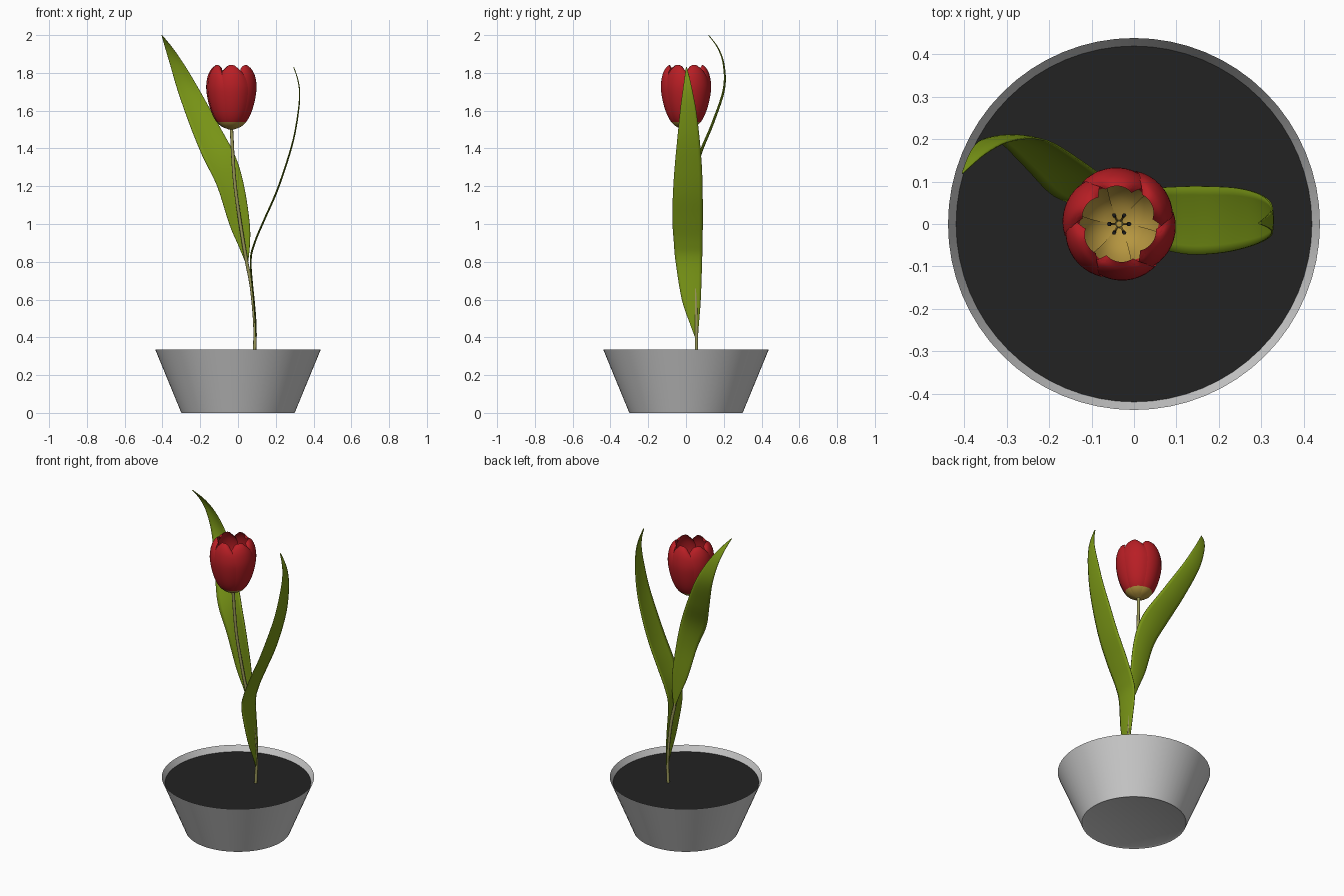
import bpy, bmesh, math
from mathutils import Vector

if "Cube" in bpy.data.objects:
    bpy.data.objects.remove(bpy.data.objects["Cube"])


def material(name, rgb):
    m = bpy.data.materials.new(name)
    m.diffuse_color = (*rgb, 1)
    m.use_nodes = True
    m.node_tree.nodes["Principled BSDF"].inputs["Base Color"].default_value = m.diffuse_color
    return m


GREY = material("pot grey", (0.60, 0.60, 0.60))
SOIL = material("dark soil", (0.016, 0.016, 0.016))
GREEN = material("leaf green", (0.19, 0.30, 0.008))
OLIVE = material("stem olive", (0.32, 0.31, 0.10))
RED = material("petal red", (0.48, 0.013, 0.018))
TAN = material("petal base yellow", (0.46, 0.30, 0.05))
BLACK = material("anther black", (0.01, 0.01, 0.01))


def make(name, verts, faces, mats, rule=None, angle=40):
    me = bpy.data.meshes.new(name)
    me.from_pydata(verts, [], faces)
    ob = bpy.data.objects.new(name, me)
    bpy.context.collection.objects.link(ob)
    for m in mats:
        me.materials.append(m)
    if rule:
        for p in me.polygons:
            p.material_index = rule(p.center)
    bpy.ops.object.select_all(action='DESELECT')
    ob.select_set(True)
    bpy.context.view_layer.objects.active = ob
    bpy.ops.object.shade_smooth_by_angle(angle=math.radians(angle))
    return ob


def grid_faces(rows, cols, wrap=False):
    n = cols if wrap else cols - 1
    return [(i * cols + j, i * cols + (j + 1) % cols,
             (i + 1) * cols + (j + 1) % cols, (i + 1) * cols + j)
            for i in range(rows - 1) for j in range(n)]


def smooth_rows(rows, steps):
    """Catmull-Rom interpolation through tuples."""
    pts = [Vector(r) for r in rows]
    out = []
    for i in range(len(pts) - 1):
        a, b, c, d = pts[max(i - 1, 0)], pts[i], pts[i + 1], pts[min(i + 2, len(pts) - 1)]
        for k in range(steps):
            t = k / steps
            out.append(0.5 * (2 * b + (c - a) * t + (2 * a - 5 * b + 4 * c - d) * t * t
                              + (3 * b - a - 3 * c + d) * t ** 3))
    return out + [pts[-1]]


def lathe(name, profile, mat, n=64):
    verts = [(r * math.cos(2 * math.pi * j / n), r * math.sin(2 * math.pi * j / n), z)
             for r, z in profile for j in range(n)]
    return make(name, verts, grid_faces(len(profile), n, True), [mat])


def tube(name, path, radius, mat, n=10):
    pts = smooth_rows(path, 5)
    verts = [(p.x + radius * math.cos(2 * math.pi * j / n),
              p.y + radius * math.sin(2 * math.pi * j / n), p.z)
             for p in pts for j in range(n)]
    faces = grid_faces(len(pts), n, True)
    faces += [tuple(reversed(range(n))), tuple(range(len(verts) - n, len(verts)))]
    return make(name, verts, faces, [mat])


# Pot shell and soil
lathe("pot", [(0.0005, 0.006), (0.285, 0.006), (0.30, 0), (0.438, 0.335), (0.418, 0.298)], GREY)
lathe("soil", [(0.419, 0.30), (0.0005, 0.30)], SOIL)

# Stem
tube("stem", [(0.085, 0.055, 0.28), (0.09, 0.055, 0.45), (0.072, 0.05, 0.66), (0.042, 0.042, 0.82),
              (0.005, 0.025, 1.05), (-0.02, 0.01, 1.25), (-0.035, 0, 1.51)], 0.009, OLIVE)


# Leaves: rows of (height, edge a, edge b, depth)
def leaf(name, rows, side_on, cup):
    cols, data, verts = 9, smooth_rows([(*r,) for r in rows], 5), []
    for z, a, b, d in data:
        for j in range(cols):
            u = 2 * j / (cols - 1) - 1
            across = (a + b) / 2 + u * (b - a) / 2
            depth = d + cup * (b - a) * (0.5 - u * u)
            verts.append((depth, across, z) if side_on else (across, depth, z))
    ob = make(name, verts, grid_faces(len(data), cols), [GREEN], angle=80)
    mod = ob.modifiers.new("thickness", 'SOLIDIFY')
    mod.thickness, mod.offset = 0.004, 0


leaf("tall_leaf", [(0.79, 0.042, 0.052, 0.048), (0.88, 0.005, 0.062, 0.05), (1.0, -0.046, 0.062, 0.05),
                   (1.2, -0.11, 0.032, 0.05), (1.36, -0.188, -0.015, 0.072), (1.53, -0.257, -0.105, 0.14),
                   (1.71, -0.32, -0.205, 0.2), (1.84, -0.358, -0.283, 0.2),
                   (1.93, -0.385, -0.345, 0.17), (1.999, -0.405, -0.402, 0.12)], False, 0.07)
leaf("short_leaf", [(0.40, 0.048, 0.063, 0.092), (0.47, 0.022, 0.068, 0.092), (0.6, -0.022, 0.078, 0.083),
                    (0.8, -0.055, 0.085, 0.067), (0.9, -0.064, 0.087, 0.088), (1.02, -0.072, 0.089, 0.138),
                    (1.16, -0.069, 0.088, 0.2), (1.3, -0.06, 0.084, 0.25), (1.45, -0.046, 0.072, 0.294),
                    (1.6, -0.031, 0.054, 0.32), (1.7, -0.018, 0.035, 0.326),
                    (1.77, -0.008, 0.02, 0.315), (1.83, 0.0, 0.004, 0.295)], True, 0.04)

# Petals: rows of (height, radius, half angle in degrees)
CX, CY = -0.035, 0.0
PETAL = smooth_rows([(1.50, 0.012, 38), (1.515, 0.05, 38), (1.54, 0.078, 40), (1.585, 0.103, 42),
                     (1.65, 0.123, 43), (1.72, 0.133, 42), (1.78, 0.127, 38),
                     (1.82, 0.111, 31), (1.84, 0.092, 22)], 4)


def petal(name, turn, inset, yellow_below):
    cols, verts = 13, []
    for z, r, half in PETAL:
        for j in range(cols):
            u = 2 * j / (cols - 1) - 1
            a = turn + u * math.radians(half)
            rr = max(r * (1 + 0.045 * u - 0.06 * u * u) - inset, 0.004)
            zz = z - 0.02 * abs(u) ** 3 * max(0, (z - 1.7) / 0.14)
            verts.append((CX + rr * math.cos(a), CY + rr * math.sin(a), zz + inset * 0.5))
    faces = grid_faces(len(PETAL), cols)
    if inset:
        faces = [f[::-1] for f in faces]
    make(name, verts, faces, [RED, TAN], lambda c: int(c.z < yellow_below), 80)


for i in range(6):
    turn = math.radians(60 * i + 30)
    petal(f"petal_outside_{i + 1}", turn, 0, 1.54)
    petal(f"petal_inside_{i + 1}", turn, 0.003, 1.585)

# Stamens and pistil
tube("pistil", [(CX, CY, 1.505), (CX, CY, 1.55), (CX, CY, 1.60)], 0.007, TAN)
for i in range(6):
    a = math.radians(60 * i)
    c, s = math.cos(a), math.sin(a)
    path = [(CX + r * c, CY + r * s, z) for r, z in ((0.01, 1.51), (0.02, 1.55), (0.022, 1.58), (0.024, 1.615))]
    tube(f"filament_{i + 1}", path[:3], 0.003, TAN, 6)
    tube(f"anther_{i + 1}", path[2:], 0.005, BLACK, 6)
